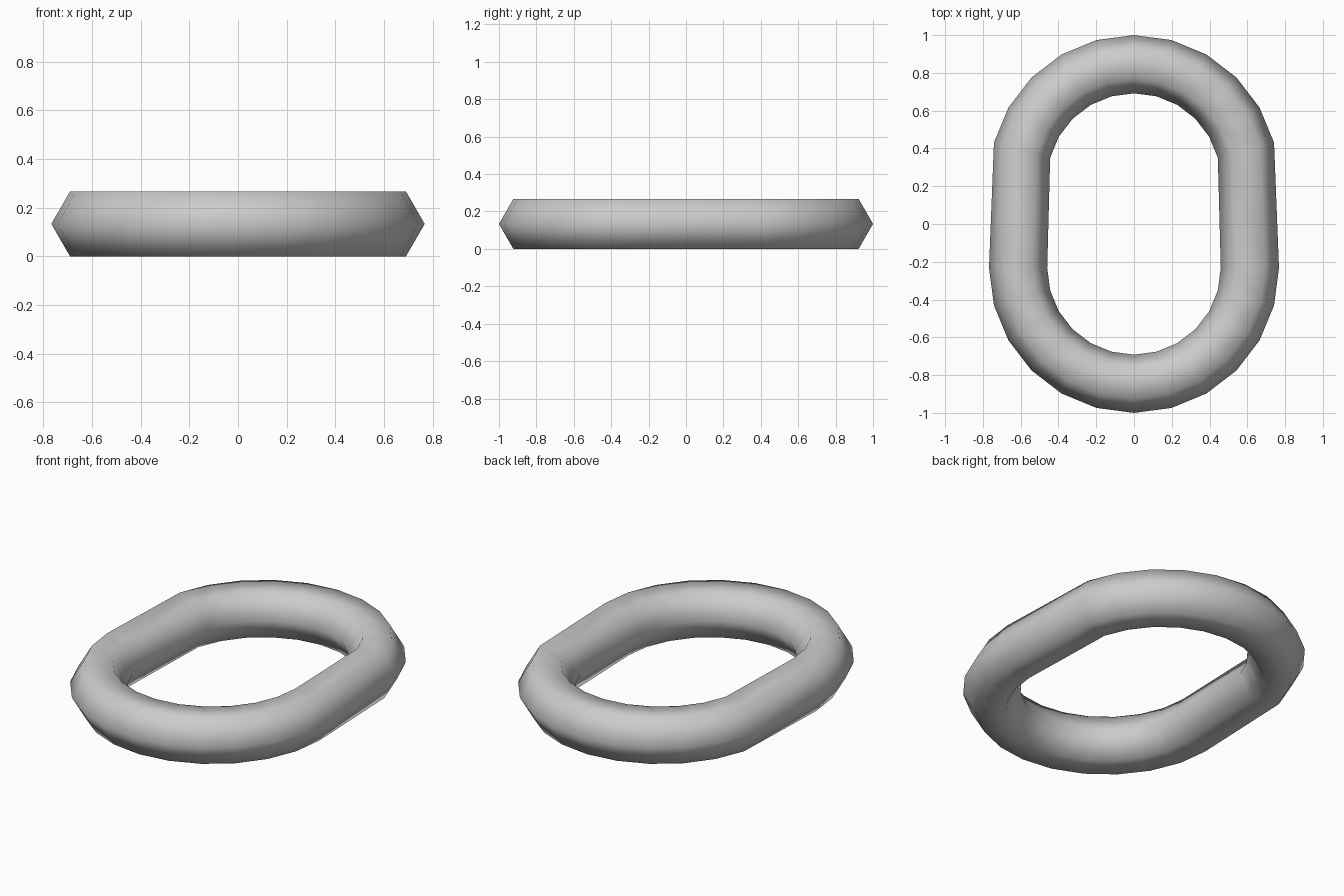
import bpy
import math

if "Cube" in bpy.data.objects:
    bpy.data.objects.remove(bpy.data.objects["Cube"])

MAJOR, MINOR = 0.6135, 0.1541          # ring radius and hexagonal bar radius
SHIFT = 1.0 - MAJOR - MINOR            # distance of each end's centre from the origin

# Chain link: a low-poly ring, split in half and stretched along y
bpy.ops.mesh.primitive_torus_add(major_segments=24, minor_segments=6,
                                 major_radius=MAJOR, minor_radius=MINOR)
link = bpy.context.object
link.name = "chain_link"
lift = MINOR * math.sin(math.radians(60))
for v in link.data.vertices:
    v.co.y += SHIFT if v.co.y > 0.01 else -SHIFT
    v.co.z += lift                     # flat underside on the ground

# Smooth shading all round
for p in link.data.polygons:
    p.use_smooth = True
